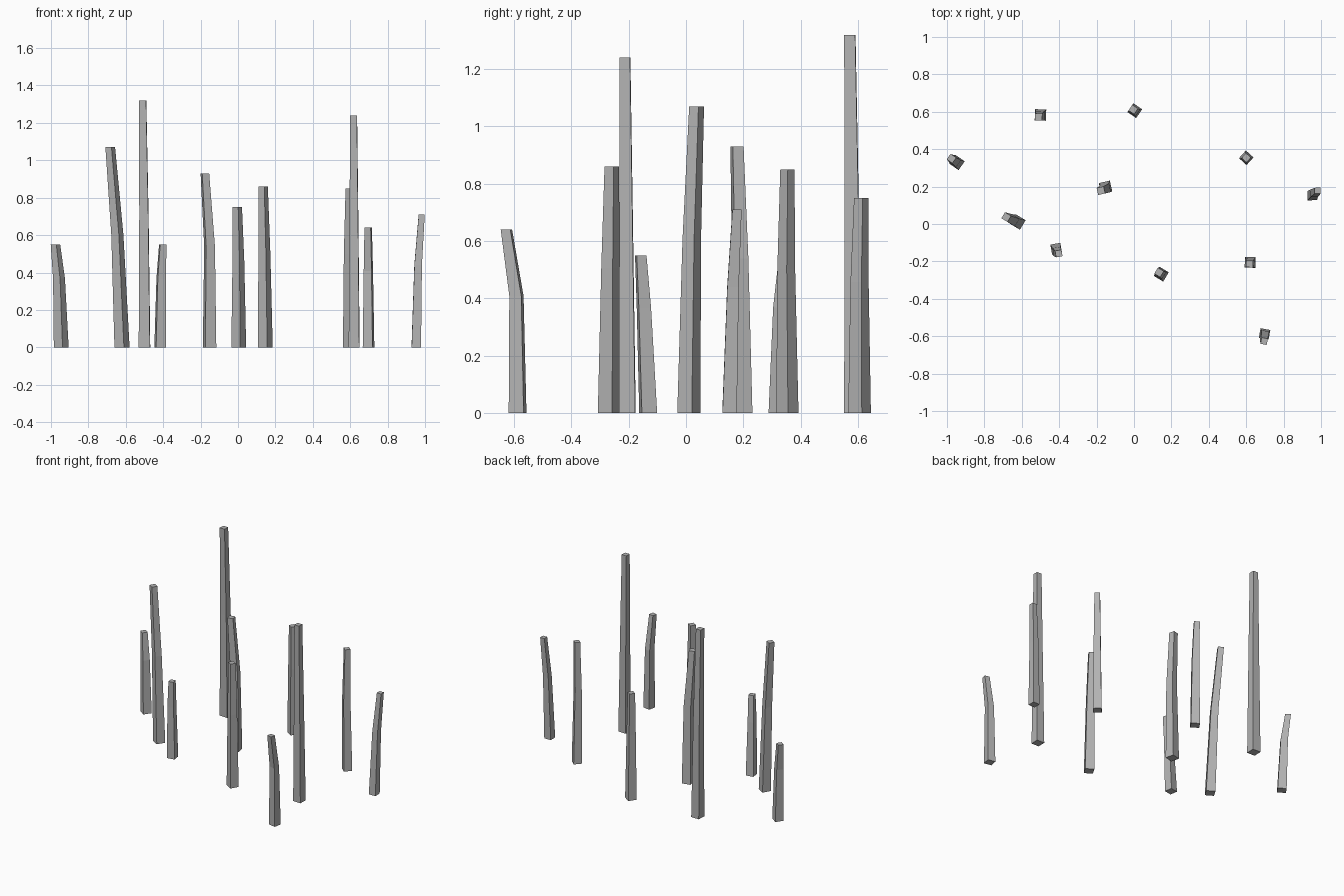
import bpy
import bmesh
from math import radians
from mathutils import Matrix, Vector

if "Cube" in bpy.data.objects:
    bpy.data.objects.remove(bpy.data.objects["Cube"], do_unlink=True)

grey = bpy.data.materials.new("weathered grey")
grey.use_nodes = True
grey.diffuse_color = (0.45, 0.45, 0.45, 1)
grey.node_tree.nodes["Principled BSDF"].inputs["Base Color"].default_value = grey.diffuse_color


def post(name, height, side, turn, base, middle, top):
    """Square tapered post, bent at a middle ring, with flat ends."""
    bm = bmesh.new()
    spin = Matrix.Rotation(radians(turn), 3, "Z")
    bend = 0.45 * height + 0.12
    rings = []
    for (x, y), z, taper in ((base, 0, 1), (middle, bend, 0.8), (top, height, 0.64)):
        half = side * taper / 2
        corners = [(-half, -half), (half, -half), (half, half), (-half, half)]
        rings.append([bm.verts.new(spin @ Vector((u, v, 0)) + Vector((x, y, z)))
                      for u, v in corners])
    # End caps and side walls
    bm.faces.new(rings[0][::-1])
    bm.faces.new(rings[-1])
    for low, high in zip(rings, rings[1:]):
        for i in range(4):
            j = (i + 1) % 4
            bm.faces.new((low[i], low[j], high[j], high[i]))
    mesh = bpy.data.meshes.new(name)
    bm.to_mesh(mesh)
    bm.free()
    mesh.materials.append(grey)
    bpy.context.collection.objects.link(bpy.data.objects.new(name, mesh))


# Scattered posts: height, base width, turn, then ring centres from the ground up
post("far_right_post", 0.55, 0.057, 55, (-0.945, 0.328), (-0.957, 0.336), (-0.976, 0.35))
post("leaning_post", 1.07, 0.059, 59, (-0.62, 0.01), (-0.645, 0.02), (-0.683, 0.037))
post("tallest_post", 1.32, 0.06, 88, (-0.5, 0.583), (-0.503, 0.579), (-0.51, 0.572))
post("centre_post", 0.93, 0.06, 13, (-0.152, 0.196), (-0.152, 0.189), (-0.177, 0.178))
post("back_post", 0.75, 0.057, 56, (0.004, 0.606), (0.002, 0.606), (-0.004, 0.612))
post("front_post", 0.86, 0.058, 59, (0.146, -0.268), (0.141, -0.264), (0.134, -0.259))
post("back_left_post", 0.85, 0.055, 48, (0.6, 0.354), (0.597, 0.35), (0.6, 0.354))
post("slim_tall_post", 1.24, 0.057, 88, (0.621, -0.205), (0.62, -0.209), (0.618, -0.213))
post("front_left_post", 0.64, 0.053, 79, (0.698, -0.588), (0.697, -0.592), (0.696, -0.627))
post("far_left_post", 0.71, 0.05, 1, (0.953, 0.152), (0.963, 0.164), (0.982, 0.178))
post("short_front_post", 0.55, 0.054, 10, (-0.416, -0.132), (-0.411, -0.147), (-0.402, -0.158))
